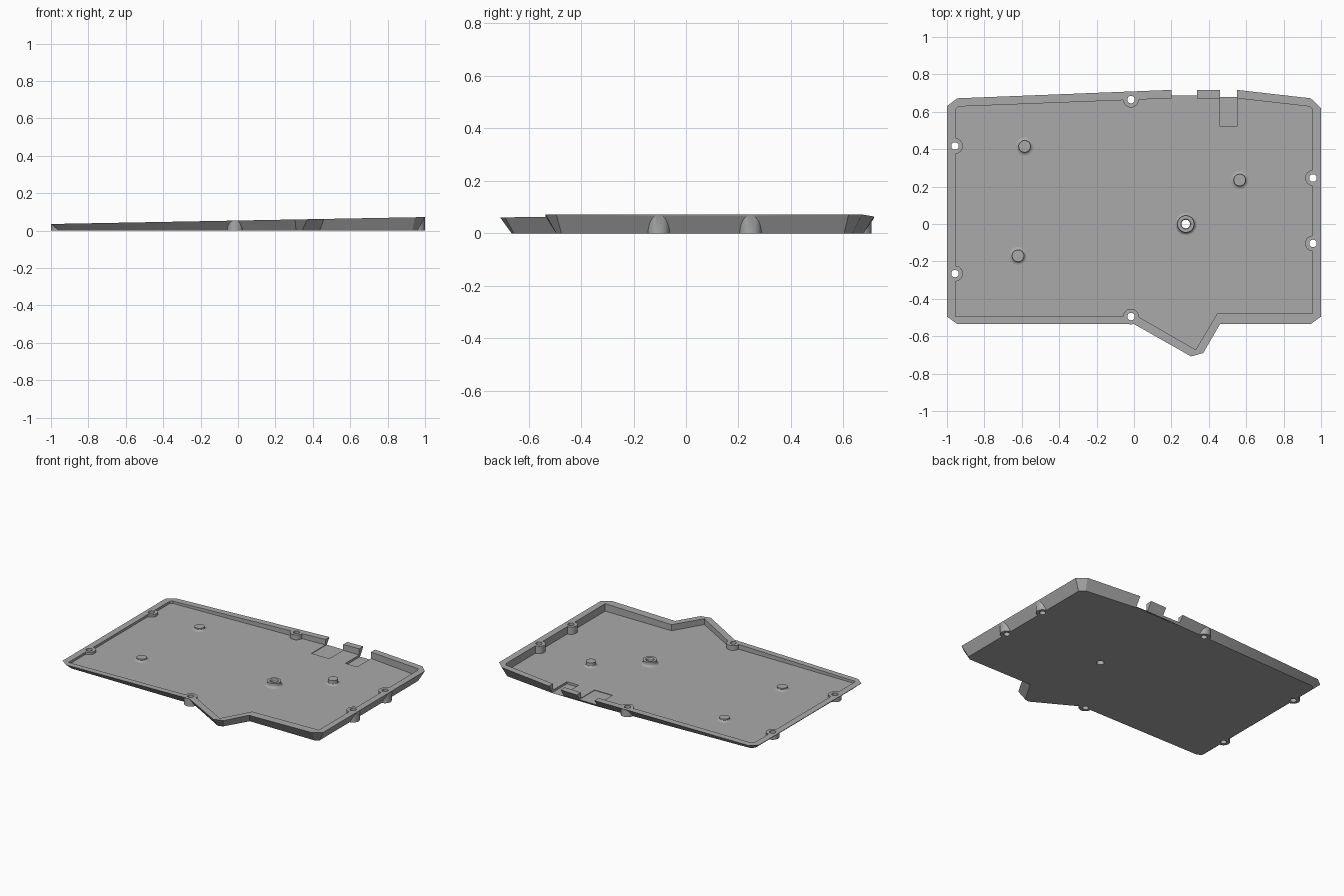
import bpy, bmesh, math
from mathutils import Vector

if "Cube" in bpy.data.objects:
    bpy.data.objects.remove(bpy.data.objects["Cube"])

grey = bpy.data.materials.new("plain grey")
grey.diffuse_color = (0.4, 0.4, 0.4, 1)
grey.use_nodes = True
grey.node_tree.nodes["Principled BSDF"].inputs["Base Color"].default_value = grey.diffuse_color

FLOOR, TAPER = 0.02, 0.04


def rim(x):
    """Height of the sloping rim at x."""
    return 0.0355 + (x + 1) * 0.0185


def make(name, bm):
    bmesh.ops.recalc_face_normals(bm, faces=bm.faces)
    me = bpy.data.meshes.new(name)
    bm.to_mesh(me)
    bm.free()
    me.materials.append(grey)
    ob = bpy.data.objects.new(name, me)
    bpy.context.collection.objects.link(ob)
    return ob


def loft(name, low, high, z0, ztop):
    """Solid between two outlines; ztop gives the height at each x."""
    bm = bmesh.new()
    a = [bm.verts.new((x, y, z0)) for x, y in low]
    b = [bm.verts.new((x, y, ztop(x))) for x, y in high]
    n = len(a)
    bm.faces.new(a)
    bm.faces.new(b)
    for i in range(n):
        j = (i + 1) % n
        bm.faces.new((a[i], a[j], b[j], b[i]))
    return make(name, bm)


def inset(pts, d):
    """Mitred inward offset of a clockwise outline."""
    out = []
    for i, p in enumerate(pts):
        p0, p1, p2 = Vector(pts[i - 1]), Vector(p), Vector(pts[(i + 1) % len(pts)])
        e, f = (p1 - p0).normalized(), (p2 - p1).normalized()
        n1, n2 = Vector((e.y, -e.x)), Vector((f.y, -f.x))
        out.append(tuple(p1 + (n1 + n2) * d / (1 + n1.dot(n2))))
    return out


def circle(c, r, n=32):
    return [(c[0] + r * math.cos(2 * math.pi * i / n),
             c[1] + r * math.sin(2 * math.pi * i / n)) for i in range(n)]


def combine(ob, tool, op):
    m = ob.modifiers.new(op, 'BOOLEAN')
    m.object, m.operation, m.solver = tool, op, 'EXACT'
    bpy.context.view_layer.objects.active = ob
    bpy.ops.object.modifier_apply(modifier=m.name)
    bpy.data.objects.remove(tool)


def cut(ob, outline, z0, z1=0.2):
    combine(ob, loft("cutter", outline, outline, z0, lambda x: z1), 'DIFFERENCE')


def lathe(name, c, profile, closed, n=32):
    """Turned part around a vertical axis at c."""
    bm = bmesh.new()
    rings = [[bm.verts.new((x, y, z)) for x, y in circle(c, r, n)] for r, z in profile]
    pairs = list(zip(rings, rings[1:]))
    if closed:
        pairs.append((rings[-1], rings[0]))
    else:
        bm.faces.new(rings[0])
        bm.faces.new(rings[-1])
    for a, b in pairs:
        for i in range(n):
            j = (i + 1) % n
            bm.faces.new((a[i], a[j], b[j], b[i]))
    return make(name, bm)


def smooth(ob):
    bpy.ops.object.select_all(action='DESELECT')
    ob.select_set(True)
    bpy.context.view_layer.objects.active = ob
    bpy.ops.object.shade_smooth_by_angle(angle=math.radians(30))


# Tray body with walls leaning outward
outer = [(-1, 0.63), (-0.945, 0.672), (0.2, 0.717), (0.55, 0.717), (0.945, 0.672),
         (1, 0.62), (1, -0.495), (0.945, -0.535), (0.46, -0.535), (0.37, -0.69),
         (0.305, -0.708), (0, -0.535), (-0.945, -0.535), (-1, -0.495)]
inner = [(-0.955, 0.612), (-0.94, 0.628), (0.2, 0.672), (0.55, 0.672), (0.94, 0.628),
         (0.955, 0.612), (0.955, -0.478), (0.445, -0.478), (0.33, -0.672),
         (0.022, -0.495), (-0.955, -0.495)]
tray = loft("tray", inset(outer, TAPER), outer, 0, rim)
cut(tray, inner, FLOOR)

# Screw bosses along the rim, each with a through hole
screws = [(-0.016, 0.665), (-0.957, 0.417), (-0.957, -0.265),
          (-0.016, -0.495), (0.957, 0.246), (0.957, -0.104)]
for c in screws:
    ring = circle(c, 0.042)
    combine(tray, loft("boss", ring, ring, 0, lambda x: rim(x) - 0.0003), 'UNION')
for c in screws:
    cut(tray, circle(c, 0.02), -0.1)

# Connector openings in the back wall, with recesses in the floor
for x0, x1, z in ((0.2, 0.337, 0.016), (0.46, 0.55, 0.005)):
    cut(tray, [(x0, 0.52), (x0, 0.8), (x1, 0.8), (x1, 0.52)], z)

# Hole through the floor under the centre post
centre = (0.277, 0.0)
cut(tray, circle(centre, 0.023), -0.1)
smooth(tray)

# Support pegs with flared feet
F = FLOOR
for i, (x, y, top) in enumerate(((-0.585, 0.415, 0.038), (-0.62, -0.17, 0.038),
                                 (0.565, 0.235, 0.052))):
    smooth(lathe(f"support_peg_{i + 1}", (x, y),
                 [(0.048, F - 0.002), (0.048, F), (0.04, F + 0.002), (0.035, F + 0.005),
                  (0.032, F + 0.01), (0.032, top)], False))

# Hollow centre post with a flared foot
smooth(lathe("centre_post", centre,
             [(0.023, F - 0.002), (0.058, F - 0.002), (0.058, F), (0.052, F + 0.003),
              (0.047, F + 0.008), (0.045, F + 0.014), (0.045, 0.05), (0.027, 0.05),
              (0.023, 0.044)], True))
